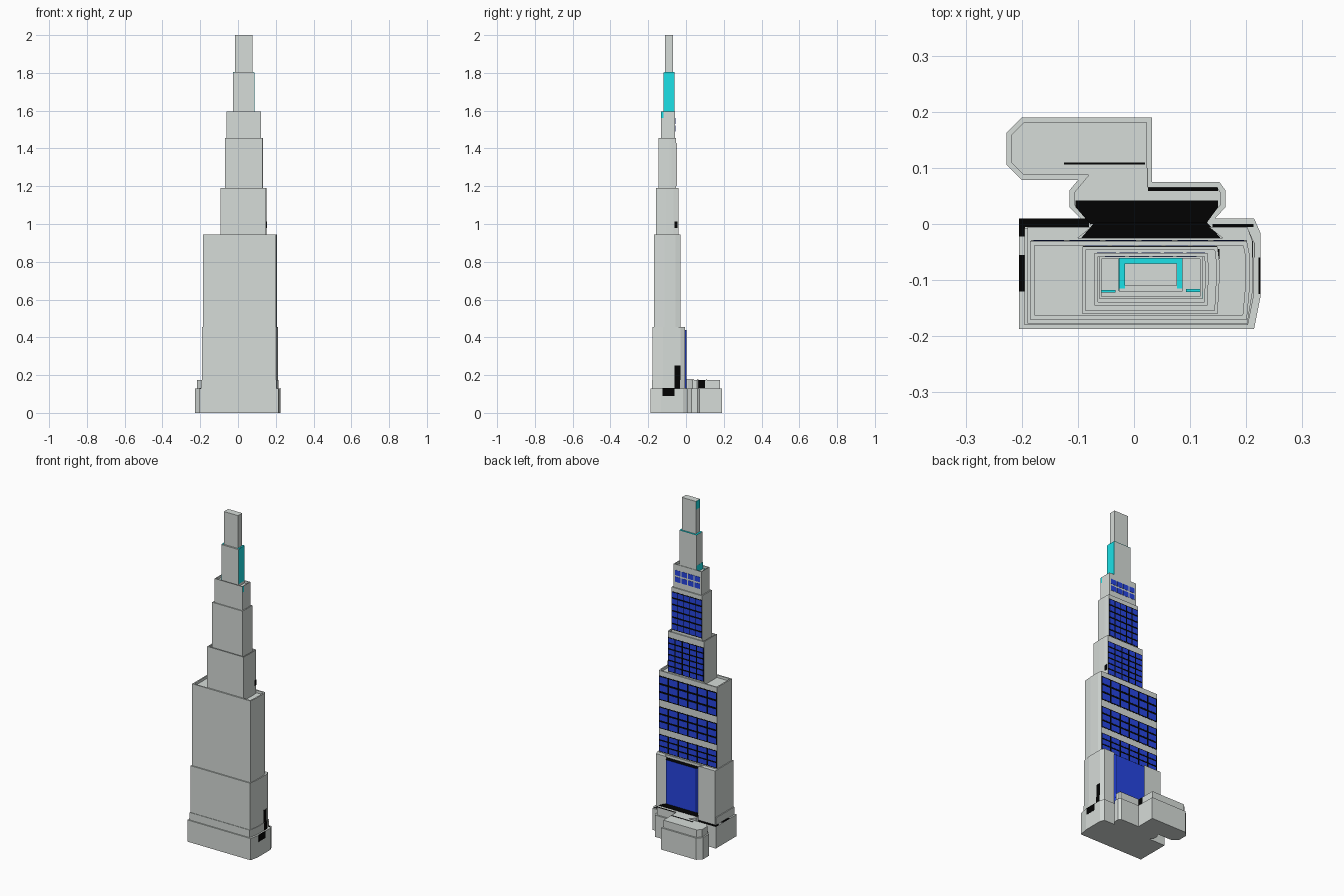
import bpy, bmesh

def material(name, rgb):
    m = bpy.data.materials.new(name)
    m.diffuse_color = (*rgb, 1)
    return m

MATS = [material("stone grey", (0.675, 0.715, 0.69)),
        material("black", (0.0008, 0.0008, 0.0008)),
        material("window blue", (0.02, 0.06, 0.76)),
        material("cyan", (0.012, 0.78, 0.83))]
GREY, BLACK, BLUE, CYAN = range(4)

def finish(name, bm):
    bmesh.ops.recalc_face_normals(bm, faces=bm.faces[:])
    me = bpy.data.meshes.new(name)
    bm.to_mesh(me)
    bm.free()
    for m in MATS:
        me.materials.append(m)
    ob = bpy.data.objects.new(name, me)
    bpy.context.collection.objects.link(ob)
    return ob

def prism(bm, pts, z0, z1, mat=GREY):
    """Vertical prism from a plan outline; returns its top face."""
    lo = [bm.verts.new((x, y, z0)) for x, y in pts]
    hi = [bm.verts.new((x, y, z1)) for x, y in pts]
    n = len(pts)
    faces = [bm.faces.new(lo[::-1]), bm.faces.new(hi)]
    for i in range(n):
        j = (i + 1) % n
        faces.append(bm.faces.new((lo[i], lo[j], hi[j], hi[i])))
    for f in faces:
        f.material_index = mat
    bm.normal_update()
    return faces[1]

def box(bm, x0, x1, y0, y1, z0, z1, mat):
    prism(bm, [(x0, y0), (x1, y0), (x1, y1), (x0, y1)], z0, z1, mat)

def step(bm, face, inset, dz):
    """Inset the top face, then raise or sink it with vertical walls."""
    bmesh.ops.inset_region(bm, faces=[face], thickness=inset, use_even_offset=True)
    new = bmesh.ops.extrude_discrete_faces(bm, faces=[face])["faces"][0]
    bmesh.ops.translate(bm, verts=new.verts[:], vec=(0, 0, dz))

def outline(x0, x1, y0, y1, b):
    """Rectangle whose right side is faceted by b."""
    return [(x0, y0), (x1 - b, y0), (x1, y0 + 0.055), (x1, y1 - 0.025), (x1 - b, y1), (x0, y1)]

def tier(name, x0, x1, y0, y1, z0, z1, b=0.0, rim=0.006, notch=None):
    pts = outline(x0, x1, y0, y1, b) if b else [(x0, y0), (x1, y0), (x1, y1), (x0, y1)]
    if notch:
        a, c, d = notch  # dovetail recess in the rear face
        pts[-1:-1] = [(c, y1), (c + 0.025, d), (a - 0.025, d), (a, y1)]
    bm = bmesh.new()
    top = prism(bm, pts, z0, z1)
    if rim:
        step(bm, top, rim, -0.015)
    return finish(name, bm)

# Stacked tower tiers
tier("podium", -0.205, 0.225, -0.187, 0.01, 0, 0.13, 0.011, rim=0)
tier("plinth_course", -0.195, 0.214, -0.18, -0.008, 0.12, 0.175, 0.011, rim=0)
tier("lower_shaft", -0.19, 0.211, -0.177, -0.005, 0.12, 0.455, 0.009, rim=0,
     notch=(-0.075, 0.133, -0.025))
tier("main_shaft", -0.185, 0.206, -0.17, -0.03, 0.44, 0.945, 0.005, rim=0.008)
tier("third_tier", -0.092, 0.152, -0.16, -0.04, 0.91, 1.19, 0.003)
tier("fourth_tier", -0.07, 0.133, -0.145, -0.052, 1.16, 1.455, 0.002)
tier("fifth_tier", -0.062, 0.122, -0.133, -0.058, 1.42, 1.595, rim=0.004)
tier("sixth_tier", -0.027, 0.086, -0.12, -0.061, 1.57, 1.803, rim=0)
tier("crown_slab", -0.016, 0.077, -0.11, -0.07, 1.79, 2.0, rim=0)

# Rear annex with a set-back upper storey
bm = bmesh.new()
top = prism(bm, [(-0.2, 0.078), (-0.1, 0.078), (-0.115, 0.06), (-0.115, 0.03), (-0.09, 0.005),
                 (-0.08, -0.02), (0.13, -0.02), (0.14, 0.005), (0.163, 0.03), (0.163, 0.06),
                 (0.152, 0.075), (0.032, 0.075), (0.032, 0.19), (-0.2, 0.19),
                 (-0.227, 0.163), (-0.227, 0.105)], 0, 0.13)
step(bm, top, 0.009, 0.045)
finish("rear_annex", bm)

# Glazed bay above the annex, black on top
bm = bmesh.new()
prism(bm, [(-0.095, -0.026), (0.155, -0.026), (0.13, 0.003), (-0.07, 0.003)],
      0.125, 0.44, BLUE).material_index = BLACK
finish("glass_bay", bm)

# Black roof patches and side openings
bm = bmesh.new()
prism(bm, [(-0.078, 0.0), (0.128, 0.0), (0.15, 0.03), (0.15, 0.042), (-0.104, 0.042), (-0.104, 0.03)],
      0.174, 0.177, BLACK)
for b in [(-0.125, 0.02, 0.106, 0.11, 0.174, 0.177),
          (0.025, 0.15, 0.059, 0.065, 0.174, 0.177),
          (-0.205, -0.08, -0.005, 0.01, 0.129, 0.132),
          (0.14, 0.213, -0.005, 0.0, 0.129, 0.132),
          (-0.205, -0.194, -0.022, 0.01, 0.129, 0.132),
          (-0.205, -0.194, -0.12, -0.055, 0.129, 0.132),
          (0.222, 0.2257, -0.125, -0.06, 0.09, 0.1305),
          (0.209, 0.2147, -0.06, -0.033, 0.13, 0.175),
          (0.207, 0.2117, -0.06, -0.03, 0.17, 0.25),
          (0.02, 0.0238, 0.066, 0.1, 0.132, 0.174),
          (0.146, 0.1527, -0.062, -0.045, 0.98, 1.012)]:
    box(bm, *b, BLACK)
finish("black_patches", bm)

# Cyan accents on the upper tiers
bm = bmesh.new()
for b in [(0.084, 0.0867, -0.1195, -0.0615, 1.595, 1.803),
          (-0.027, 0.086, -0.07, -0.061, 1.802, 1.805),
          (-0.027, -0.016, -0.115, -0.07, 1.802, 1.805),
          (0.077, 0.086, -0.115, -0.07, 1.802, 1.805),
          (-0.0167, -0.015, -0.1095, -0.0705, 1.95, 1.9995),
          (-0.0277, -0.026, -0.1195, -0.0615, 1.58, 1.62),
          (-0.058, -0.033, -0.122, -0.118, 1.578, 1.583),
          (0.093, 0.118, -0.121, -0.116, 1.578, 1.583),
          (0.12, 0.1227, -0.1325, -0.12, 1.56, 1.5945)]:
    box(bm, *b, CYAN)
finish("cyan_accents", bm)

# Rear window grids: blue panes, on a black backing plate where framed
def windows(name, x0, x1, y, z0, z1, cols, rows, framed=True):
    bm = bmesh.new()
    if framed:
        box(bm, x0, x1, y - 0.002, y + 0.0007, z0, z1, BLACK)
    w, h = (x1 - x0) / cols, (z1 - z0) / rows
    for i in range(cols):
        for j in range(rows):
            x, z = x0 + w * i, z0 + h * j
            box(bm, x + 0.08 * w, x + 0.92 * w, y - 0.002, y + 0.0014,
                z + 0.12 * h, z + 0.88 * h, BLUE)
    finish(name, bm)

for k, (z0, z1) in enumerate([(0.46, 0.565), (0.6, 0.73), (0.77, 0.915)]):
    windows(f"main_windows_{k + 1}", -0.184, 0.201, -0.03, z0, z1, 6, 3)
windows("third_tier_windows", -0.091, 0.148, -0.04, 0.95, 1.155, 5, 6)
windows("fourth_tier_windows", -0.069, 0.13, -0.052, 1.2, 1.43, 5, 6)
windows("fifth_tier_windows", -0.055, 0.115, -0.058, 1.485, 1.565, 4, 2, framed=False)
